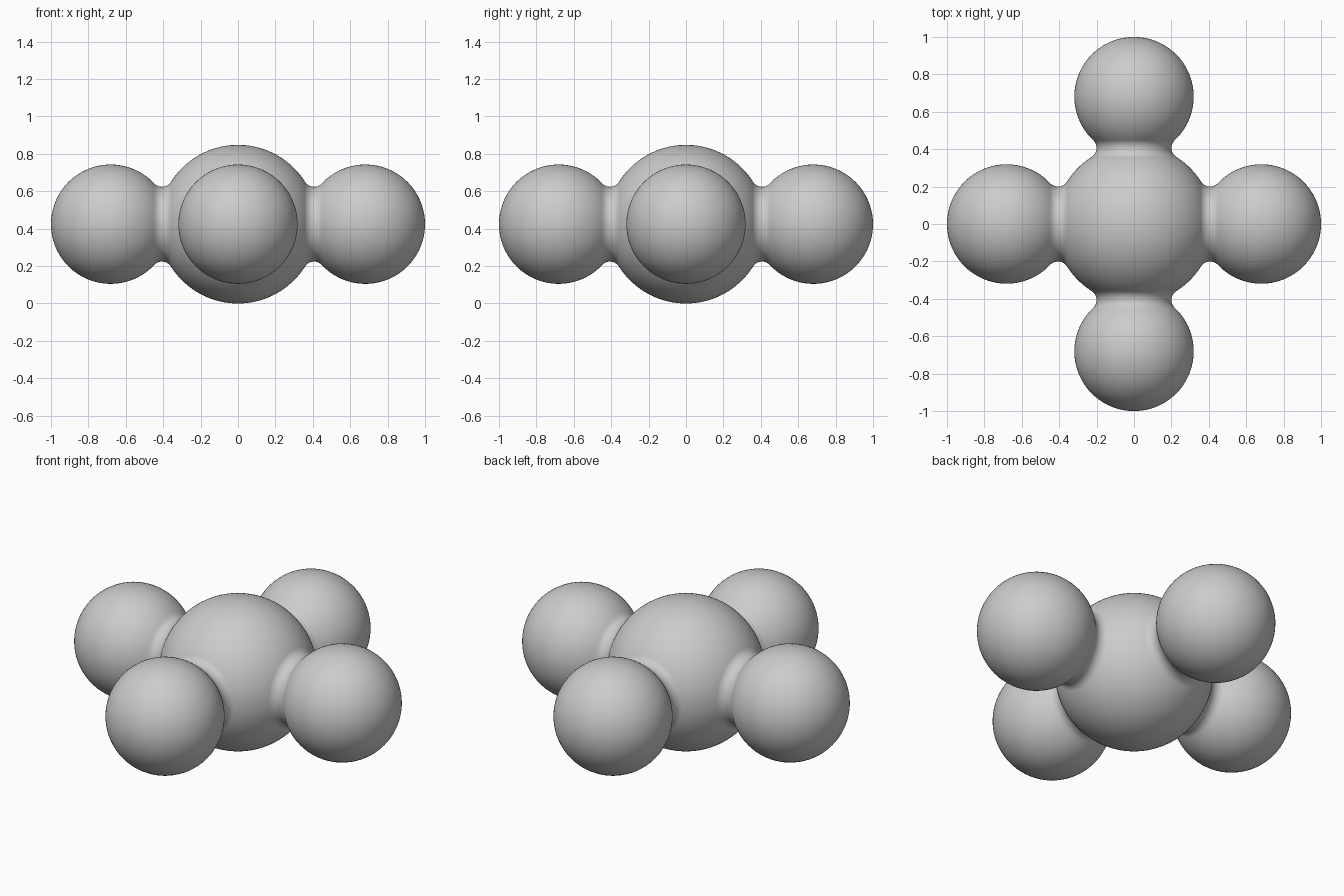
import bpy, bmesh
from math import sin, cos, pi, sqrt, atan2
from mathutils import Matrix, Vector

cube = bpy.data.objects.get("Cube")
if cube:
    bpy.data.objects.remove(cube)

CORE_R = 0.424
BALL_R = 0.319
BALL_X = 1 - BALL_R
NECK_R = 0.2

grey = bpy.data.materials.new("plain_grey")
grey.use_nodes = True
colour = (0.6, 0.6, 0.6, 1)
grey.diffuse_color = colour
grey.node_tree.nodes["Principled BSDF"].inputs["Base Color"].default_value = colour


def finish(bm, name):
    bmesh.ops.recalc_face_normals(bm, faces=bm.faces)
    for f in bm.faces:
        f.smooth = True
    mesh = bpy.data.meshes.new(name)
    bm.to_mesh(mesh)
    bm.free()
    mesh.materials.append(grey)
    obj = bpy.data.objects.new(name, mesh)
    bpy.context.collection.objects.link(obj)
    obj.location.z = CORE_R
    return obj


def arc(cx, cr, radius, start, end, steps):
    angles = [start + (end - start) * i / steps for i in range(steps + 1)]
    return [(cx + radius * cos(a), cr + radius * sin(a)) for a in angles]


# Fillet circle tangent to the core, the ball and the neck radius
def fillet_gap(f):
    core_side = sqrt((CORE_R + f) ** 2 - (NECK_R + f) ** 2)
    ball_side = sqrt((BALL_R + f) ** 2 - (NECK_R + f) ** 2)
    return core_side, core_side + ball_side - BALL_X


low, high = 0.0, 0.3
for _ in range(40):
    fillet = (low + high) / 2
    if fillet_gap(fillet)[1] < 0:
        low = fillet
    else:
        high = fillet
fx, fr = fillet_gap(fillet)[0], NECK_R + fillet

# Arm profile: fillet leaving the core, then the round of the ball
core_angle = atan2(fr, fx)
ball_angle = atan2(fr, fx - BALL_X)
profile = arc(fx, fr, fillet, core_angle - pi, ball_angle - pi, 16) \
    if ball_angle > core_angle else []
profile += arc(BALL_X, 0, BALL_R, ball_angle, 0, 36)[1:]

# Central core
bm = bmesh.new()
bmesh.ops.create_uvsphere(bm, u_segments=96, v_segments=64, radius=CORE_R)
finish(bm, "core_ball")

# Four arms, each a ball with a blended neck
for i, name in enumerate(("left_arm", "back_arm", "right_arm", "front_arm")):
    bm = bmesh.new()
    verts = [bm.verts.new((x, 0, r)) for x, r in profile]
    edges = [bm.edges.new(pair) for pair in zip(verts, verts[1:])]
    bmesh.ops.spin(bm, geom=verts + edges, cent=(0, 0, 0), axis=Vector((1, 0, 0)),
                   angle=2 * pi, steps=72)
    bmesh.ops.remove_doubles(bm, verts=bm.verts, dist=0.0001)
    bmesh.ops.rotate(bm, verts=bm.verts, cent=(0, 0, 0),
                     matrix=Matrix.Rotation(i * pi / 2, 3, "Z"))
    finish(bm, name)
